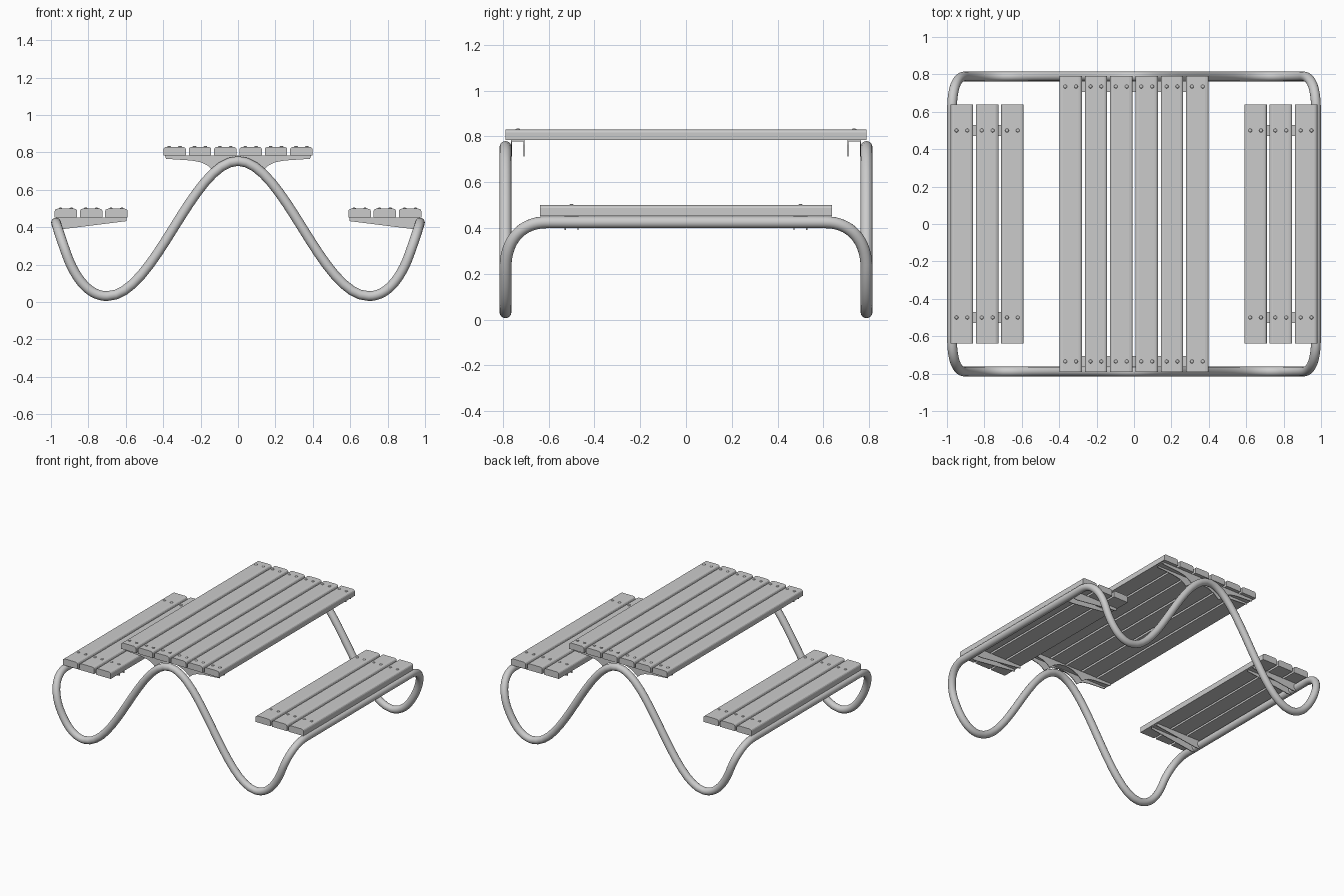
import bpy, bmesh, math
from mathutils import Vector, Matrix

if "Cube" in bpy.data.objects:
    bpy.data.objects.remove(bpy.data.objects["Cube"])

R = 0.026  # tube radius


def prism(bm, profile, y0, y1):
    """Extrude an x-z outline from y0 to y1 into bm."""
    face = bm.faces.new([bm.verts.new((x, y0, z)) for x, z in profile])
    ext = bmesh.ops.extrude_face_region(bm, geom=[face])
    verts = [v for v in ext["geom"] if isinstance(v, bmesh.types.BMVert)]
    bmesh.ops.translate(bm, verts=verts, vec=(0, y1 - y0, 0))


def finish(bm, name, smooth=False):
    bmesh.ops.recalc_face_normals(bm, faces=bm.faces[:])
    mesh = bpy.data.meshes.new(name)
    bm.to_mesh(mesh)
    bm.free()
    for p in mesh.polygons:
        p.use_smooth = smooth
    obj = bpy.data.objects.new(name, mesh)
    bpy.context.collection.objects.link(obj)
    return obj


def plank(name, cx, half_y, z0, z1, w=0.12):
    """Board with eased upper edges."""
    h = w / 2
    right = [(h, z0), (h, z1 - 0.013), (h - 0.003, z1 - 0.006), (h - 0.009, z1 - 0.002), (h - 0.018, z1)]
    outline = [(cx + x, z) for x, z in right] + [(cx - x, z) for x, z in reversed(right)]
    bm = bmesh.new()
    prism(bm, outline, -half_y, half_y)
    finish(bm, name)


def screws(name, centres, y, z):
    """Pairs of domed screw heads on each board at both ends."""
    bm = bmesh.new()
    for cx in centres:
        for dx in (-0.029, 0.029):
            for sy in (-1, 1):
                m = Matrix.Translation((cx + dx, sy * y, z)) @ Matrix.Diagonal((1, 1, 0.55, 1))
                bmesh.ops.create_uvsphere(bm, u_segments=12, v_segments=6, radius=0.01, matrix=m)
    finish(bm, name, True)


def channel(name, outline, x0, x1, z, ya, yb, t=0.005):
    """U-shaped bracket: top plate with two hanging flanges."""
    bm = bmesh.new()
    prism(bm, outline, ya, ya + t)
    prism(bm, outline, yb - t, yb)
    prism(bm, [(x0, z - t), (x1, z - t), (x1, z), (x0, z)], ya, yb)
    finish(bm, name)


# Continuous bent tube frame: one quarter of the loop as (point, forward handle, back handle)
quarter = [
    ((0, -0.789, 0.754), (0.245, 0, 0), (0.245, 0, 0)),
    ((0.7, -0.789, 0.032), (0.10, 0, 0), (0.255, 0, 0)),
    ((0.905, -0.789, 0.225), (0.045, 0, 0.12), (0.04, 0, 0.095)),
    ((0.973, -0.61, 0.425), (0, 0.2, 0), (0, 0.11, 0)),
]


def flip(k, sx, sy, reverse):
    s = Vector((sx, sy, 1))
    p, f, b = (Vector(v) * s for v in k)
    return (p, p - b, p + f) if not reverse else (p, p + f, p - b)


loop = [flip(k, 1, 1, False) for k in quarter]
loop += [flip(k, 1, -1, True) for k in reversed(quarter)]
loop += [flip(k, -1, -1, False) for k in quarter[1:]]
loop += [flip(k, -1, 1, True) for k in reversed(quarter[1:])]

curve = bpy.data.curves.new("tube_frame", "CURVE")
curve.dimensions = "3D"
curve.bevel_depth = R
curve.bevel_resolution = 6
curve.resolution_u = 16
spline = curve.splines.new("BEZIER")
spline.bezier_points.add(len(loop) - 1)
for bp, (co, left, right) in zip(spline.bezier_points, loop):
    bp.handle_left_type = bp.handle_right_type = "FREE"
    bp.co, bp.handle_left, bp.handle_right = co, left, right
spline.use_cyclic_u = True
spline.use_smooth = True
bpy.context.collection.objects.link(bpy.data.objects.new("tube_frame", curve))

# Table top boards and screws
TOP0, TOP1 = 0.784, 0.83
table_x = [(i - 2.5) * 0.1355 for i in range(6)]
for i, cx in enumerate(table_x):
    plank(f"table_board_{i + 1}", cx, 0.79, TOP0, TOP1)
screws("table_screws", table_x, 0.735, TOP1)

# Table brackets, arched over the tube
half = [(0.39, TOP0), (0.385, 0.766), (0.25, 0.757), (0.20, 0.748), (0.165, 0.732), (0.142, 0.712),
        (0.10, 0.747), (0.05, 0.768)]
outline = half + [(0, 0.774)] + [(-x, z) for x, z in reversed(half)]
for side, s in (("front", -1), ("back", 1)):
    ya, yb = sorted((s * 0.705, s * 0.765))
    channel(f"table_bracket_{side}", outline, -0.39, 0.39, TOP0, ya, yb)

# Benches on both sides: boards, screws, tapered brackets
B0, B1 = 0.452, 0.50
arm = [(0.595, B0), (0.595, 0.433), (0.70, 0.420), (0.93, 0.391), (0.962, 0.391), (0.972, B0)]
for side, s in (("left", -1), ("right", 1)):
    bench_x = [s * x for x in (0.65, 0.785, 0.92)]
    for i, cx in enumerate(bench_x):
        plank(f"{side}_bench_board_{i + 1}", cx, 0.638, B0, B1)
    screws(f"{side}_bench_screws", bench_x, 0.5, B1)
    x0, x1 = sorted((s * 0.595, s * 0.972))
    for end, e in (("front", -1), ("back", 1)):
        channel(f"{side}_bench_bracket_{end}", [(s * x, z) for x, z in arm],
                x0, x1, B0, e * 0.5 - 0.03, e * 0.5 + 0.03)
